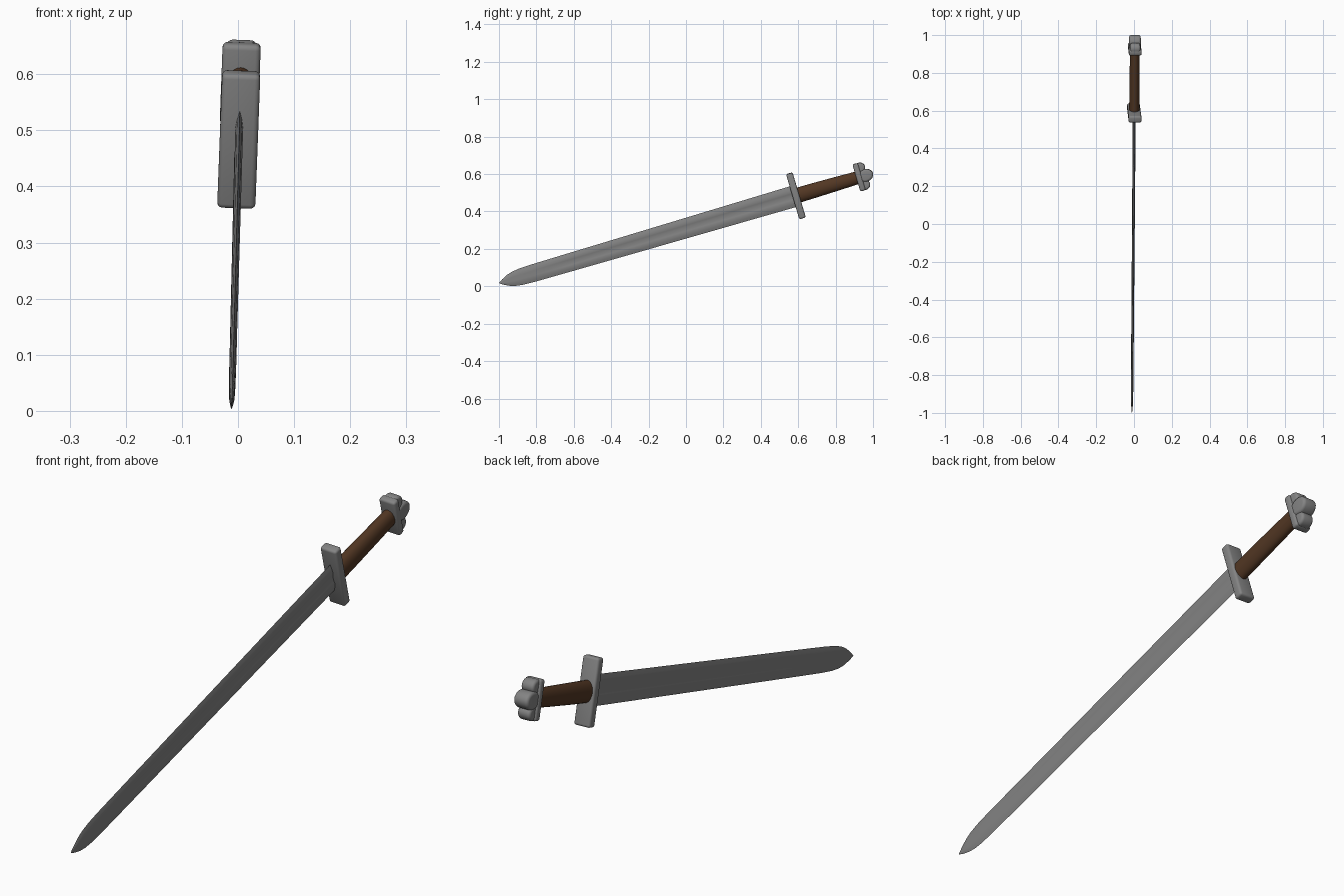
import bpy, bmesh, math
from mathutils import Matrix, Vector

if "Cube" in bpy.data.objects:
    bpy.data.objects.remove(bpy.data.objects["Cube"])

# Sword frame: local x = thickness, y = along the sword from the tip, z = width
A = math.radians(16.4)
u = Vector((0.0075, math.cos(A), math.sin(A))).normalized()
v = Vector((0.036, -math.sin(A), math.cos(A)))
v = (v - u * v.dot(u)).normalized()
w = u.cross(v)
FRAME = Matrix((w, u, v)).transposed().to_4x4()
FRAME.translation = (-0.011, -0.998, 0.017)


def material(name, rgb):
    m = bpy.data.materials.new(name)
    m.diffuse_color = (*rgb, 1)
    m.use_nodes = True
    m.node_tree.nodes["Principled BSDF"].inputs["Base Color"].default_value = m.diffuse_color
    return m


steel = material("steel grey", (0.23, 0.23, 0.23))
leather = material("brown leather", (0.085, 0.038, 0.017))


def finish(name, bm, mat, angle=35):
    bmesh.ops.recalc_face_normals(bm, faces=bm.faces)
    for f in bm.faces:
        f.smooth = True
    me = bpy.data.meshes.new(name)
    bm.to_mesh(me)
    bm.free()
    me.set_sharp_from_angle(angle=math.radians(angle))
    me.materials.append(mat)
    ob = bpy.data.objects.new(name, me)
    bpy.context.collection.objects.link(ob)
    ob.matrix_world = FRAME
    return ob


def loft(bm, rings):
    loops = [[bm.verts.new(p) for p in r] for r in rings]
    n = len(loops[0])
    for a, b in zip(loops, loops[1:]):
        for i in range(n):
            j = (i + 1) % n
            bm.faces.new((a[i], a[j], b[j], b[i]))
    bm.faces.new(loops[0])
    bm.faces.new(loops[-1])


def rounded_box(name, centre, size, bevel):
    bm = bmesh.new()
    bmesh.ops.create_cube(bm, size=1, matrix=Matrix.Translation(centre) @ Matrix.Diagonal((*size, 1)))
    bmesh.ops.bevel(bm, geom=bm.edges[:], offset=bevel, segments=3, profile=0.5, affect='EDGES')
    return finish(name, bm, steel, 50)


def lobe(name, y, z, ry, rz, half, bevel):
    # Cylinder across the thickness with rounded rims
    bm = bmesh.new()
    m = Matrix.Translation((0, y, z)) @ Matrix.Diagonal((1, ry, rz, 1)) @ Matrix.Rotation(math.pi / 2, 4, 'Y')
    bmesh.ops.create_cone(bm, cap_ends=True, segments=28, radius1=1, radius2=1, depth=2 * half, matrix=m)
    rims = [e for e in bm.edges if abs(e.verts[0].co.x - e.verts[1].co.x) < 1e-4]
    bmesh.ops.bevel(bm, geom=rims, offset=bevel, segments=4, profile=0.5, affect='EDGES')
    return finish(name, bm, steel, 50)


# Blade: lens section with a shallow fuller that fades out before the tip
def blade_ring(s, hw, thick, groove):
    side = [(1, 0), (0.72, 0.62), (0.42, 1), (0.28, 1 - 0.3 * groove), (0.12, 1 - 0.5 * groove)]
    top = [(t * thick, f * hw) for f, t in side]
    half = top + [(x, -z) for x, z in reversed(top)]
    other = [(-x, z) for x, z in reversed(half[1:-1])]
    return [(x, s, z) for x, z in half + other]


bm = bmesh.new()
stations = [(0, 0.002, 0.001, 0), (0.02, 0.015, 0.003, 0), (0.05, 0.030, 0.0045, 0),
            (0.08, 0.039, 0.005, 0), (0.12, 0.0445, 0.0055, 0), (0.18, 0.047, 0.006, 0),
            (0.28, 0.048, 0.006, 0.2), (0.40, 0.049, 0.006, 1), (1.66, 0.058, 0.007, 1)]
loft(bm, [blade_ring(*s) for s in stations])
finish("blade", bm, steel, 40)

# Cross guard and the plate under the pommel
rounded_box("guard", (0, 1.653, 0), (0.068, 0.036, 0.25), 0.009)
rounded_box("pommel_plate", (0, 2.005, 0), (0.068, 0.030, 0.150), 0.009)

# Three lobed pommel
lobe("pommel_middle_lobe", 2.040, 0, 0.042, 0.034, 0.031, 0.012)
for side, label in ((1, "upper"), (-1, "lower")):
    lobe("pommel_" + label + "_lobe", 2.022, side * 0.048, 0.030, 0.027, 0.027, 0.011)

# Grip: tapered oval
bm = bmesh.new()
rings = []
for s, rx, rz in ((1.66, 0.027, 0.041), (1.75, 0.027, 0.040), (1.90, 0.026, 0.037), (2.00, 0.025, 0.034)):
    rings.append([(rx * math.cos(k * math.tau / 24), s, rz * math.sin(k * math.tau / 24)) for k in range(24)])
loft(bm, rings)
finish("grip", bm, leather)
